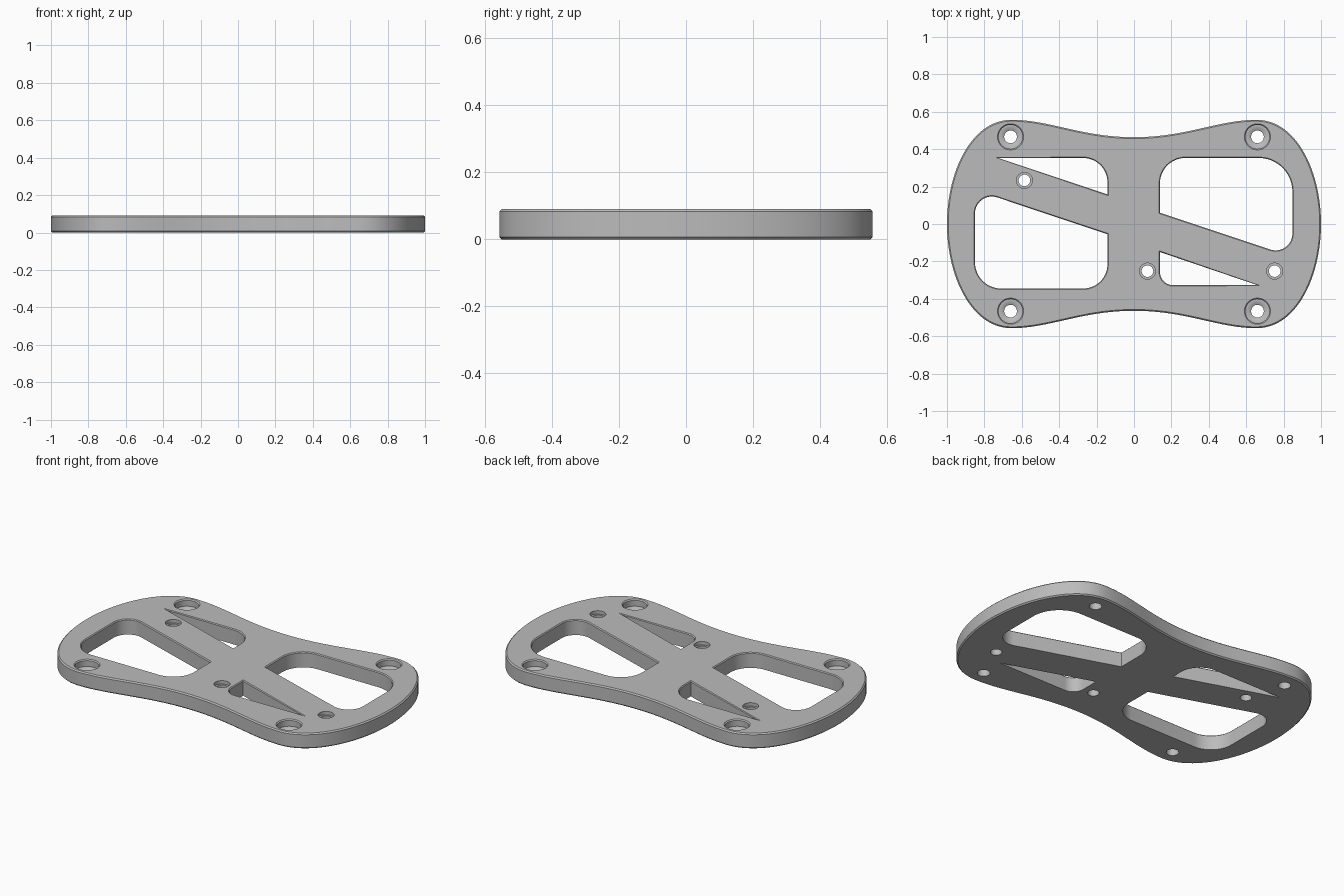
import bpy, bmesh, math
from mathutils import Vector
from mathutils.geometry import interpolate_bezier

if "Cube" in bpy.data.objects:
    bpy.data.objects.remove(bpy.data.objects["Cube"])

THICK = 0.09
EDGE = 0.007


def rounded(corners):
    """Counter-clockwise polygon of (x, y, fillet radius) as a list of points."""
    pts = []
    for i, (x, y, r) in enumerate(corners):
        p = Vector((x, y))
        if r == 0:
            pts.append(p)
            continue
        a = (Vector(corners[i - 1][:2]) - p).normalized()
        b = (Vector(corners[(i + 1) % len(corners)][:2]) - p).normalized()
        half = a.angle(b) / 2
        centre = p + (a + b).normalized() * r / math.sin(half)
        start = p + a * r / math.tan(half) - centre
        sweep = math.pi - 2 * half
        for k in range(13):
            t = sweep * k / 12
            c, s = math.cos(t), math.sin(t)
            pts.append(centre + Vector((start.x * c - start.y * s, start.x * s + start.y * c)))
    return pts


def grow(pts, d):
    """Offset a counter-clockwise loop outward by d, limiting sharp tips."""
    out = []
    for i, p in enumerate(pts):
        a = (p - pts[i - 1]).normalized()
        b = (pts[(i + 1) % len(pts)] - p).normalized()
        n = (Vector((a.y, -a.x)) + Vector((b.y, -b.x))).normalized()
        out.append(p + n * d / max(0.4, n.dot(Vector((a.y, -a.x)))))
    return out


def wall(bm, rings):
    """Bridge a stack of (points, z) rings into a wall."""
    loops = [[bm.verts.new((p.x, p.y, z)) for p in pts] for pts, z in rings]
    for lo, hi in zip(loops, loops[1:]):
        for i in range(len(lo)):
            bm.faces.new((lo[i - 1], lo[i], hi[i], hi[i - 1]))


def hole(bm, x, y, profile):
    """Stepped round hole from (radius, z) pairs."""
    dirs = [Vector((math.cos(k * math.tau / 40), math.sin(k * math.tau / 40))) for k in range(40)]
    wall(bm, [([Vector((x, y)) + d * r for d in dirs], z) for r, z in profile])


bm = bmesh.new()

# Waisted outline: one quarter, mirrored to four
side = interpolate_bezier(Vector((1, 0)), Vector((1, 0.28)),
                          Vector((0.87, 0.557)), Vector((0.655, 0.557)), 28)
waist = interpolate_bezier(Vector((0.655, 0.557)), Vector((0.45, 0.557)),
                           Vector((0.28, 0.464)), Vector((0, 0.464)), 24)
quarter = [Vector(p[:2]) for p in side + waist[1:]]
upper = quarter + [Vector((-p.x, p.y)) for p in reversed(quarter[:-1])]
outline = upper + [Vector((p.x, -p.y)) for p in reversed(upper[1:-1])]
inner = grow(outline, -EDGE)
wall(bm, [(inner, 0), (outline, EDGE), (outline, THICK - EDGE), (inner, THICK)])

# Four windows either side of the spine and the diagonal brace
windows = [
    [(-0.725, 0.353, 0), (-0.142, 0.158, 0), (-0.142, 0.353, 0.13)],
    [(-0.85, 0.182, 0.09), (-0.85, -0.345, 0.14), (-0.142, -0.345, 0.13), (-0.142, -0.055, 0)],
    [(0.139, 0.353, 0.135), (0.139, 0.06, 0), (0.847, -0.176, 0.09), (0.847, 0.353, 0.18)],
    [(0.139, -0.15, 0), (0.139, -0.327, 0.07), (0.66, -0.327, 0)],
]
for corners in windows:
    loop = rounded(corners)
    wall(bm, [(loop, 0), (loop, THICK - 0.005), (grow(loop, 0.005), THICK)])

# Counterbored corner holes
for sx in (-1, 1):
    for sy in (-1, 1):
        hole(bm, sx * 0.66, sy * 0.466,
             [(0.034, 0), (0.034, 0.04), (0.052, 0.05), (0.064, 0.05),
              (0.064, THICK - 0.006), (0.07, THICK)])

# Small stepped mounting holes
for x, y in ((-0.586, 0.233), (0.072, -0.252), (0.752, -0.252)):
    hole(bm, x, y, [(0.031, 0), (0.031, 0.07), (0.043, 0.07), (0.043, THICK)])

# Flat top and bottom between all the rims
rims = [e for e in bm.edges if e.is_boundary]
for z, up in ((0, -1), (THICK, 1)):
    level = [e for e in rims if all(abs(v.co.z - z) < 1e-5 for v in e.verts)]
    bmesh.ops.triangle_fill(bm, edges=level, use_beauty=True, normal=(0, 0, up))
bmesh.ops.recalc_face_normals(bm, faces=bm.faces)

mesh = bpy.data.meshes.new("mounting_plate")
bm.to_mesh(mesh)
bm.free()
plate = bpy.data.objects.new("mounting_plate", mesh)
bpy.context.collection.objects.link(plate)

# Plain grey finish
grey = bpy.data.materials.new("light_grey")
grey.use_nodes = True
colour = (0.5, 0.5, 0.5, 1)
grey.diffuse_color = colour
grey.node_tree.nodes["Principled BSDF"].inputs["Base Color"].default_value = colour
mesh.materials.append(grey)

bpy.context.view_layer.objects.active = plate
plate.select_set(True)
bpy.ops.object.shade_smooth_by_angle(angle=math.radians(30))
